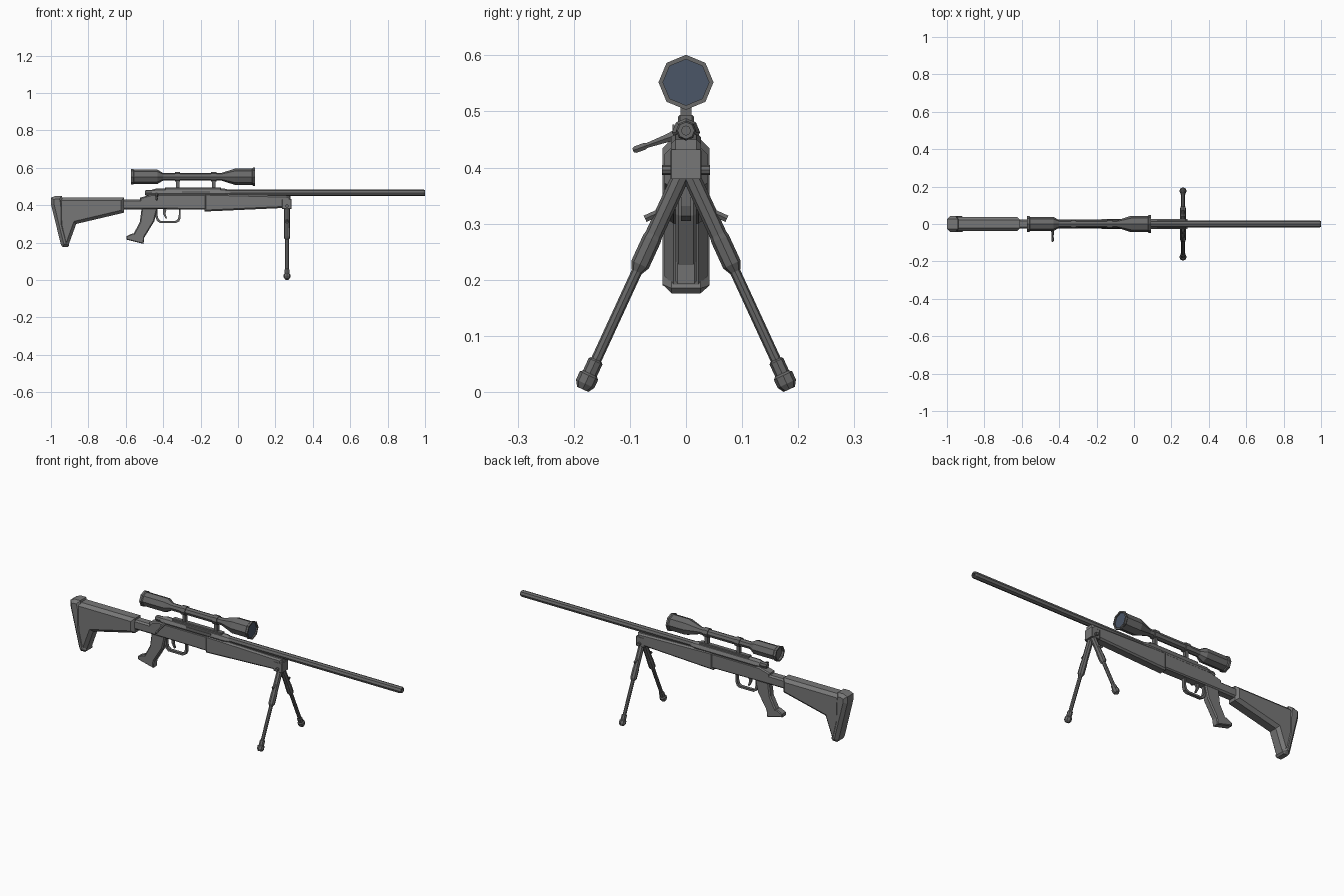
import bpy, bmesh
from math import cos, sin, tau
from mathutils import Vector


def material(name, color):
    mat = bpy.data.materials.new(name)
    mat.diffuse_color = color
    return mat


BODY = material("body_grey", (0.185, 0.185, 0.185, 1))
METAL = material("dark_metal", (0.14, 0.14, 0.14, 1))
GLASS = material("blue_glass", (0.07, 0.093, 0.136, 1))


def finish(name, bm, mat):
    bmesh.ops.recalc_face_normals(bm, faces=bm.faces)
    me = bpy.data.meshes.new(name)
    bm.to_mesh(me)
    bm.free()
    me.materials.append(mat)
    ob = bpy.data.objects.new(name, me)
    bpy.context.collection.objects.link(ob)
    return ob


def prism(name, pts, half, bevel=0.0, y=0.0, mat=BODY):
    """Side profile in x/z, extruded across y, with chamfered cap edges."""
    bm = bmesh.new()
    front = bm.faces.new([bm.verts.new((x, y - half, z)) for x, z in pts])
    ext = bmesh.ops.extrude_face_region(bm, geom=[front], use_keep_orig=True)
    for v in ext["geom"]:
        if isinstance(v, bmesh.types.BMVert):
            v.co.y = y + half
    bmesh.ops.recalc_face_normals(bm, faces=bm.faces)
    if bevel:
        rim = [e for e in bm.edges if abs(e.verts[0].co.y - e.verts[1].co.y) < 1e-6]
        bmesh.ops.bevel(bm, geom=rim, offset=bevel, segments=1, affect='EDGES')
    return finish(name, bm, mat)


def box(name, x0, x1, z0, z1, half, bevel=0.0, mat=BODY):
    return prism(name, [(x0, z0), (x1, z0), (x1, z1), (x0, z1)], half, bevel, 0, mat)


def lathe(name, pts, start, direction=(1, 0, 0), sides=8, mat=METAL):
    """Faceted turning: pts are (distance along axis, radius)."""
    q = Vector(direction).normalized().to_track_quat('Z', 'Y')
    bm = bmesh.new()
    rings = []
    for t, r in pts:
        rings.append([bm.verts.new(Vector(start) + q @ Vector(
            (r * cos(tau * i / sides), r * sin(tau * i / sides), t))) for i in range(sides)])
    for a, b in zip(rings, rings[1:]):
        for i in range(sides):
            j = (i + 1) % sides
            bm.faces.new((a[i], a[j], b[j], b[i]))
    bm.faces.new(rings[0])
    bm.faces.new(rings[-1])
    return finish(name, bm, mat)


# Shoulder stock, butt pad and connecting strut
prism("stock", [(-0.96, 0.44), (-0.61, 0.44), (-0.61, 0.36), (-0.865, 0.30),
                (-0.905, 0.19), (-0.94, 0.19), (-0.965, 0.30)], 0.038, 0.016)
prism("butt_pad", [(-1.0, 0.44), (-0.975, 0.45), (-0.942, 0.45), (-0.932, 0.41),
                   (-0.93, 0.30), (-0.903, 0.185), (-0.912, 0.176), (-0.938, 0.176),
                   (-0.947, 0.19), (-1.0, 0.405)], 0.042, 0.016)
box("stock_strut", -0.63, -0.51, 0.378, 0.43, 0.025, 0.008)

# Chassis
prism("rear_chassis", [(-0.525, 0.38), (-0.17, 0.376), (-0.17, 0.458), (-0.46, 0.458),
                       (-0.525, 0.44)], 0.025, 0.006)
prism("fore_end", [(-0.18, 0.366), (0.24, 0.385), (0.28, 0.387), (0.28, 0.45),
                   (-0.18, 0.462)], 0.027, 0.008)

# Barrel, receiver tube and bolt
lathe("barrel", [(0, 0.018), (1.112, 0.018), (1.12, 0.015), (1.12, 0.008), (1.09, 0.008)],
      (-0.12, 0, 0.466))
lathe("receiver", [(0, 0.02), (0.02, 0.025), (0.39, 0.025), (0.42, 0.018)], (-0.46, 0, 0.463),
      mat=BODY)
lathe("bolt_tail", [(0, 0.012), (0.008, 0.016), (0.05, 0.016)], (-0.497, 0, 0.466))
lathe("bolt_handle", [(0, 0.011), (0.02, 0.008), (0.055, 0.005), (0.06, 0.007), (0.077, 0.007),
                      (0.081, 0.004)], (-0.435, -0.018, 0.458), (0, -0.078, -0.028), 6)
prism("ejection_port", [(-0.30, 0.465), (-0.15, 0.465), (-0.15, 0.477), (-0.30, 0.477)],
      0.002, y=-0.0225, mat=METAL)

# Pistol grip with flared base
prism("grip", [(-0.515, 0.385), (-0.43, 0.385), (-0.447, 0.315), (-0.502, 0.225),
               (-0.562, 0.24), (-0.525, 0.31)], 0.019, 0.006)
prism("grip_base", [(-0.562, 0.25), (-0.50, 0.237), (-0.505, 0.193), (-0.597, 0.216),
                    (-0.597, 0.234)], 0.019, 0.004)

# Trigger guard (rounded U-shaped band) and trigger
guard = [(-0.44, 0.385), (-0.44, 0.335), (-0.434, 0.316), (-0.418, 0.305), (-0.33, 0.305),
         (-0.314, 0.314), (-0.307, 0.332), (-0.306, 0.385)]
inner = [(-0.373 + (x + 0.373) * 0.85, z + (0.01 if z < 0.38 else 0)) for x, z in guard]
prism("trigger_guard", guard + inner[::-1], 0.009, mat=METAL)
prism("trigger", [(-0.40, 0.385), (-0.38, 0.385), (-0.388, 0.355), (-0.38, 0.33),
                  (-0.387, 0.328), (-0.40, 0.352)], 0.005, mat=METAL)

# Scope rail, posts and rings
box("scope_rail", -0.39, -0.09, 0.478, 0.494, 0.014, 0.003, METAL)
for i, x in enumerate((-0.323, -0.13)):
    box(f"scope_post_{i}", x - 0.009, x + 0.009, 0.49, 0.54, 0.01, 0, METAL)
    lathe(f"scope_ring_{i}", [(-0.014, 0.025), (0.014, 0.025)], (x, 0, 0.552))

# Scope body with recessed lens
lathe("scope_body", [(-0.56, 0.034), (-0.572, 0.034), (-0.572, 0.042), (-0.56, 0.042),
                     (-0.555, 0.038), (-0.43, 0.038), (-0.40, 0.02), (-0.09, 0.02),
                     (-0.015, 0.044), (0.075, 0.044), (0.08, 0.049), (0.09, 0.049),
                     (0.09, 0.041), (0.08, 0.041)], (0, 0, 0.552))
lathe("objective_lens", [(0, 0.041), (0.002, 0.041)], (0.081, 0, 0.552), mat=GLASS)

# Bipod mount and pivot pin
box("bipod_mount", 0.235, 0.285, 0.38, 0.432, 0.028, 0.002)
lathe("bipod_pivot", [(-0.043, 0.009), (0.043, 0.009)], (0.262, 0, 0.396), (0, 1, 0))

# Bipod legs, mirrored left and right
for side, s in (("left", 1), ("right", -1)):
    top, d = (0.262, s * 0.0115, 0.38), (0, s * 0.418, -0.908)
    lathe(f"{side}_upper_leg", [(-0.005, 0.0155), (0.11, 0.0155), (0.118, 0.017), (0.168, 0.017),
                                (0.182, 0.01)], top, d)
    lathe(f"{side}_lower_leg", [(0.17, 0.0095), (0.37, 0.0095)], top, d)
    lathe(f"{side}_foot", [(0.355, 0.011), (0.358, 0.0135), (0.382, 0.0135), (0.386, 0.018),
                           (0.402, 0.018), (0.413, 0.011)], top, d)
    lathe(f"{side}_leg_knob", [(0, 0.007), (0.034, 0.007)], (0.262, s * 0.042, 0.323),
          (0, s * 0.908, -0.418), 6)
